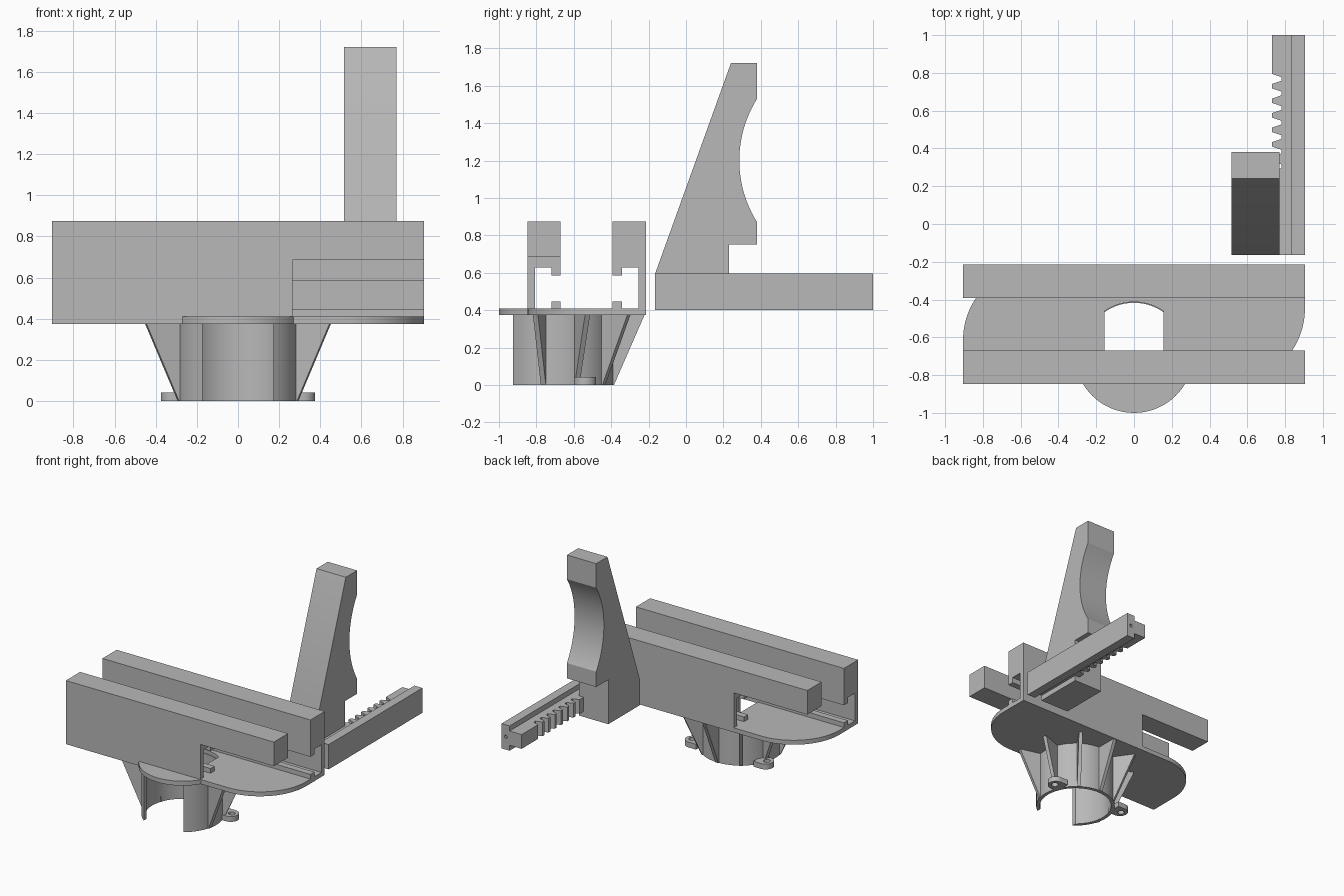
import bpy, bmesh, math
from mathutils import Matrix

if "Cube" in bpy.data.objects:
    bpy.data.objects.remove(bpy.data.objects["Cube"])

grey = bpy.data.materials.new("plain grey")
grey.diffuse_color = (0.48, 0.48, 0.48, 1)
grey.use_nodes = True
grey.node_tree.nodes["Principled BSDF"].inputs["Base Color"].default_value = grey.diffuse_color


def prism(name, pts, axis, a, b):
    """Extrude a closed profile along x (points are y,z) or z (points are x,y)."""
    bm = bmesh.new()
    place = (lambda p, t: (t, p[0], p[1])) if axis == 'x' else (lambda p, t: (p[0], p[1], t))
    lo = [bm.verts.new(place(p, a)) for p in pts]
    hi = [bm.verts.new(place(p, b)) for p in pts]
    bm.faces.new(lo)
    bm.faces.new(hi)
    n = len(pts)
    for i in range(n):
        j = (i + 1) % n
        bm.faces.new((lo[i], lo[j], hi[j], hi[i]))
    bmesh.ops.recalc_face_normals(bm, faces=bm.faces)
    me = bpy.data.meshes.new(name)
    bm.to_mesh(me)
    bm.free()
    me.materials.append(grey)
    ob = bpy.data.objects.new(name, me)
    bpy.context.collection.objects.link(ob)
    return ob


def arc(cx, cy, r, a0, a1, n=24):
    return [(cx + r * math.cos(math.radians(a0 + (a1 - a0) * i / n)),
             cy + r * math.sin(math.radians(a0 + (a1 - a0) * i / n))) for i in range(n + 1)]


def rect(x0, x1, y0, y1):
    return [(x0, y0), (x1, y0), (x1, y1), (x0, y1)]


def cut(ob, cutter):
    m = ob.modifiers.new("cut", 'BOOLEAN')
    m.operation = 'DIFFERENCE'
    m.object = cutter
    m.solver = 'EXACT'
    bpy.context.view_layer.objects.active = ob
    bpy.ops.object.modifier_apply(modifier=m.name)
    bpy.data.objects.remove(cutter)


CY = -0.685              # centre of the round socket
F, B, L = -0.847, -0.215, 0.905

# Floor plate: two opposite rounded corners and a round front bulge
half = math.degrees(math.acos((CY - F) / 0.315))
plate_pts = [(-L, F)] + arc(0, CY, 0.315, 270 - half, 270 + half) \
    + arc(L - 0.4, F + 0.4, 0.4, 270, 360) + [(L, B)] + arc(-L + 0.4, B - 0.4, 0.4, 90, 180)
plate = prism("floor_plate", plate_pts, 'z', 0.375, 0.41)
a = math.degrees(math.acos(0.155 / 0.272))
cut(plate, prism("hole_cutter", [(-0.155, -0.72), (0.155, -0.72)] + arc(0, CY, 0.272, a, 180 - a),
                 'z', 0.3, 0.5))

# Two rails with an inward T-slot; the low part of each is cut away at one end
for side, name in ((1, "front"), (-1, "back")):
    mid = (F + B) / 2
    fy = lambda y: y if side == 1 else 2 * mid - y
    low = [(-0.847, 0.39), (-0.847, 0.685), (-0.67, 0.685), (-0.67, 0.585), (-0.72, 0.585),
           (-0.72, 0.628), (-0.807, 0.628), (-0.807, 0.39)]
    low = [(fy(y), z) for y, z in low]
    prism(name + "_rail_top", [(fy(y), z) for y, z in rect(F, -0.67, 0.685, 0.875)], 'x', -L, L)
    prism(name + "_rail_wall", low, 'x', -L * side, 0.265 * side)
    prism(name + "_rail_lower_lip", [(fy(y), z) for y, z in rect(-0.72, -0.67, 0.40, 0.447)],
          'x', -L * side, 0.265 * side)

# Round socket, open at the front
ao = math.degrees(math.asin(0.172 / 0.295))
ai = math.degrees(math.asin(0.172 / 0.268))
prism("socket", arc(0, CY, 0.295, -90 + ao, 270 - ao, 48) + arc(0, CY, 0.268, 270 - ai, -90 + ai, 48),
      'z', 0, 0.38)

# Slanted ribs around the socket
for i, ang in enumerate((-15, 20, 55, 90, 125, 160, 195)):
    rib = prism("rib_%d" % i, [(0.28, 0), (0.30, 0), (0.465, 0.378), (0.28, 0.378)], 'x', -0.014, 0.014)
    rib.data.transform(Matrix.Translation((0, CY, 0)) @ Matrix.Rotation(math.radians(ang - 90), 4, 'Z'))

# Screw ears
for s, name in ((1, "right_ear"), (-1, "left_ear")):
    pts = [(0.25, -0.6)] + arc(0.315, -0.54, 0.06, -90, 90, 16) + [(0.25, -0.48)]
    ear = prism(name, [(s * x, y) for x, y in pts], 'z', 0, 0.042)
    cut(ear, prism("screw_cutter", arc(s * 0.325, -0.54, 0.025, 0, 345, 23), 'z', -0.1, 0.1))

# Gripping finger with a hollowed back
rad = (0.33 ** 2 + 0.095 ** 2) / (2 * 0.095)
sweep = math.degrees(math.asin(0.33 / rad))
finger = [(-0.165, 0.595), (-0.165, 0.40), (0.23, 0.40), (0.23, 0.75), (0.38, 0.75)] \
    + arc(0.285 + rad, 1.2, rad, 180 + sweep, 180 - sweep) + [(0.38, 1.72), (0.24, 1.72)]
prism("finger", finger, 'x', 0.515, 0.77)

# Toothed rack and its sliding flange
teeth = []
for i in range(7):
    y = 0.795 - 0.077 * i
    teeth += [(0.73, y), (0.78, y - 0.017), (0.78, y - 0.037), (0.73, y - 0.054)]
prism("rack", [(0.84, -0.165), (0.84, 1.0), (0.73, 1.0)] + teeth + [(0.73, 0.2), (0.73, -0.165)],
      'z', 0.443, 0.555)
flange = prism("slide_flange", rect(0.835, 0.905, -0.165, 1.0), 'z', 0.40, 0.595)
hole = prism("pin_cutter", arc(0, 0, 0.013, 0, 330, 11), 'z', -0.1, 0.1)
hole.data.transform(Matrix.Translation((0.868, 1.0, 0.5)) @ Matrix.Rotation(math.pi / 2, 4, 'X'))
cut(flange, hole)

# Smooth the curved faces, keep the edges sharp
for ob in bpy.context.collection.objects:
    ob.select_set(True)
    bpy.context.view_layer.objects.active = ob
bpy.ops.object.shade_smooth_by_angle(angle=math.radians(30))
